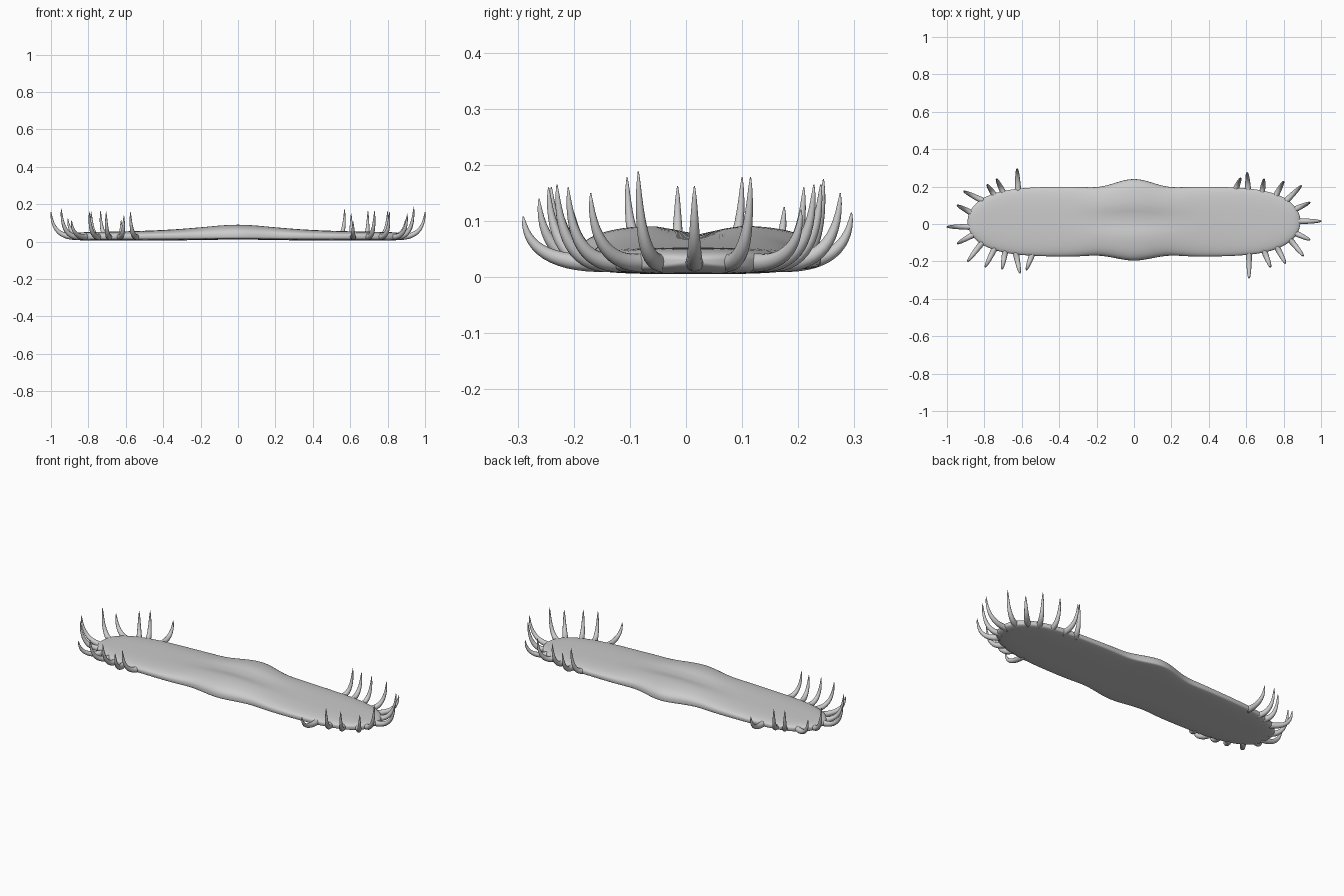
import bpy, bmesh, math
from mathutils import Vector

if "Cube" in bpy.data.objects:
    bpy.data.objects.remove(bpy.data.objects["Cube"])

grey = bpy.data.materials.new("plain grey")
grey.use_nodes = True
grey.diffuse_color = (0.6, 0.6, 0.6, 1)
grey.node_tree.nodes["Principled BSDF"].inputs["Base Color"].default_value = (0.6, 0.6, 0.6, 1)

END = 0.89


def bell(v, width):
    return math.exp(-(v / width) ** 2)


def power(v, p):
    return math.copysign(abs(v) ** p, v)


def loft(name, rings):
    """Skin a list of point rings into a closed smooth mesh."""
    bm = bmesh.new()
    loops = [[bm.verts.new(p) for p in ring] for ring in rings]
    n = len(loops[0])
    for a, b in zip(loops, loops[1:]):
        for i in range(n):
            j = (i + 1) % n
            bm.faces.new((a[i], a[j], b[j], b[i]))
    bm.faces.new(loops[0])
    bm.faces.new(loops[-1])
    bmesh.ops.recalc_face_normals(bm, faces=bm.faces)
    mesh = bpy.data.meshes.new(name)
    bm.to_mesh(mesh)
    bm.free()
    mesh.materials.append(grey)
    mesh.shade_smooth()
    obj = bpy.data.objects.new(name, mesh)
    bpy.context.collection.objects.link(obj)
    return obj


def half_width(x):
    rounded = 0.187 * math.sqrt(max(0, 1 - (x / END) ** 6))
    return rounded + 0.031 * bell(x, 0.12) - 0.006 * bell(abs(x) - 0.2, 0.08)


def middle(x):
    return 0.0125 + 0.01 * bell(x, 0.15)


def body_ring(x, sides=64):
    """Flattened cross-section with a shallow crease down the middle of the top."""
    end = math.sqrt(max(0, 1 - (x / END) ** 30))
    top = 0.046 + 0.047 / (1 + (x / 0.3) ** 2)
    bottom = 0.005 + 0.006 * bell(x, 0.3)
    centre = 0.029
    ring = []
    for i in range(sides):
        a = math.tau * i / sides
        y = middle(x) + half_width(x) * power(math.cos(a), 0.65)
        s = math.sin(a)
        if s >= 0:
            z = centre + (top - centre) * end * s ** 0.75
            z -= 0.017 * bell(y - 0.02, 0.05) * bell(x, 0.22) * s
        else:
            z = centre - (centre - bottom) * end * abs(s) ** 0.4
        ring.append((x, y, z))
    return ring


# Long flat body
steps = 96
limit = 0.4999 * math.pi
body = loft("body", [body_ring(END * math.sin(limit * (2 * i / steps - 1)))
                     for i in range(steps + 1)])


def spike(name, base, tip, sides=12, steps=14):
    """Tapered horn leaving the rim sideways and curling upward."""
    bx, by = base
    end = Vector(tip)
    out = Vector((end.x - bx, end.y - by, 0))
    side = Vector((-out.y, out.x, 0)).normalized()
    start = Vector((bx, by, 0.026)) - out.normalized() * 0.02
    bend = Vector((bx, by, 0.018)) + out * 0.95
    rings = []
    for k in range(steps + 1):
        t = k / steps
        p = start * (1 - t) ** 2 + bend * 2 * t * (1 - t) + end * t * t
        along = ((bend - start) * (1 - t) + (end - bend) * t).normalized()
        up = along.cross(side)
        r = 0.016 * (1 - t) ** 0.65 + 0.001
        rings.append([p + r * (math.cos(a) * side + math.sin(a) * up)
                      for a in (math.tau * i / sides for i in range(sides))])
    return loft(name, rings)


# Spikes round each end: base x, base y, tip x, tip y, tip z
right_spikes = [
    (-.62, .19, -.625, .295, .115), (-.70, .17, -.735, .24, .165),
    (-.75, .16, -.785, .21, .16), (-.82, .13, -.91, .175, .125),
    (-.87, .06, -.945, .10, .178), (-.88, -.015, -1, -.015, .162),
    (-.865, -.06, -.945, -.105, .178), (-.82, -.11, -.89, -.20, .115),
    (-.75, -.14, -.795, -.23, .16), (-.69, -.155, -.705, -.24, .16),
    (-.63, -.165, -.61, -.262, .14), (-.545, -.165, -.575, -.245, .16),
]
left_spikes = [
    (.545, .19, .57, .245, .175), (.61, .185, .605, .275, .15),
    (.685, .17, .695, .24, .165), (.76, .155, .80, .228, .165),
    (.82, .13, .895, .205, .12), (.865, .08, .94, .115, .178),
    (.88, .015, 1, .015, .162), (.865, -.05, .94, -.085, .188),
    (.84, -.09, .905, -.17, .15), (.77, -.135, .81, -.21, .16),
    (.70, -.155, .73, -.23, .165), (.615, -.16, .615, -.29, .108),
]
for label, spikes in (("right_spike", right_spikes), ("left_spike", left_spikes)):
    for n, (bx, by, tx, ty, tz) in enumerate(spikes, 1):
        spike(f"{label}_{n}", (bx, by), (tx, ty, tz))
